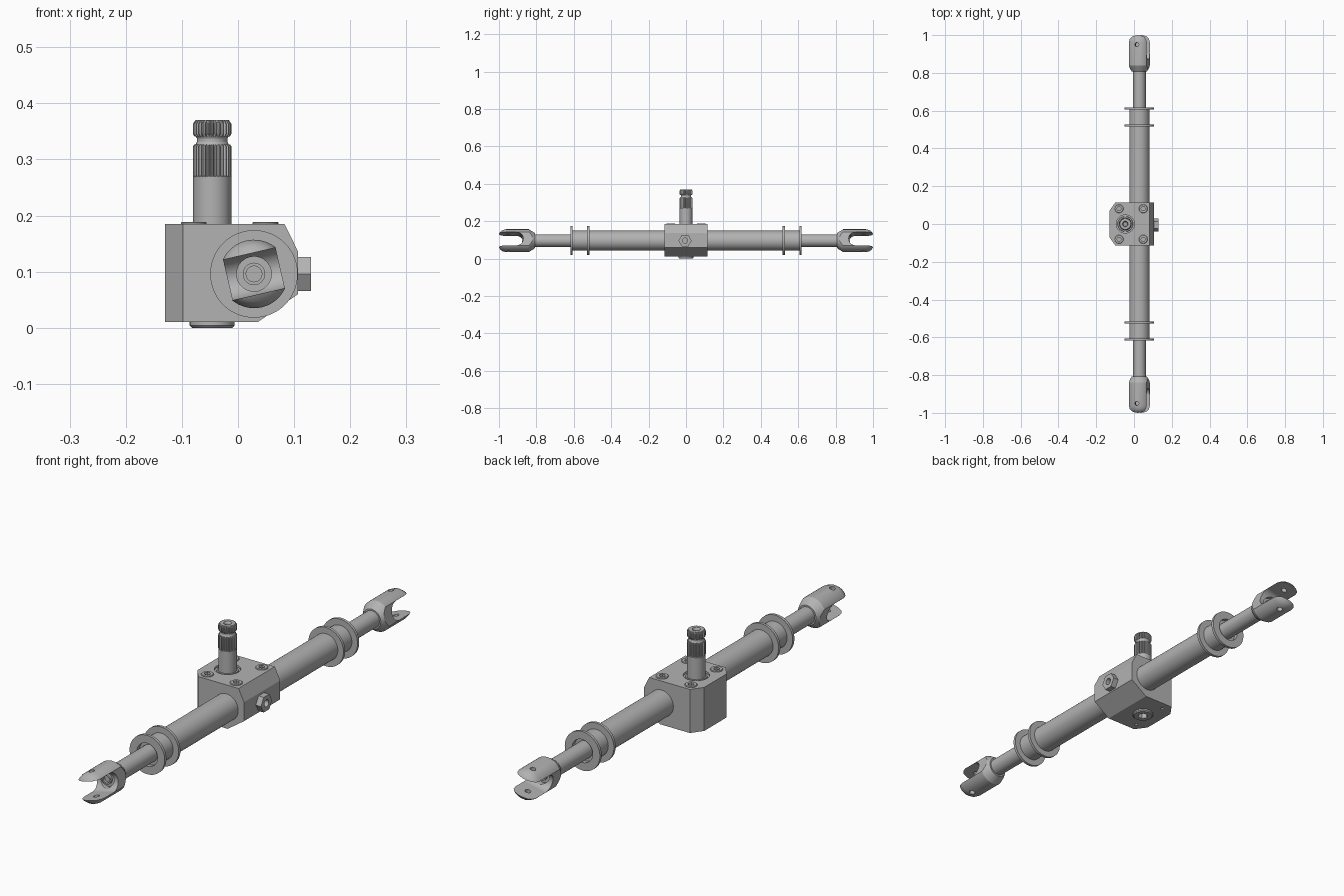
import bpy, bmesh, math
from mathutils import Matrix, Vector

if "Cube" in bpy.data.objects:
    bpy.data.objects.remove(bpy.data.objects["Cube"])

steel = bpy.data.materials.new("steel_grey")
steel.use_nodes = True
steel.diffuse_color = (0.45, 0.45, 0.45, 1)
steel.node_tree.nodes["Principled BSDF"].inputs["Base Color"].default_value = (0.45, 0.45, 0.45, 1)

T, R = Matrix.Translation, lambda deg, axis: Matrix.Rotation(math.radians(deg), 4, axis)
TUBE_X, TUBE_Z = 0.0285, 0.096          # axis of the cross tube
SHAFT_X = -0.046                        # axis of the upright shaft
ALONG_Y = T((TUBE_X, 0, TUBE_Z)) @ R(-90, 'X')
TILTED = T((TUBE_X, 0, TUBE_Z)) @ R(-13, 'Y') @ R(-90, 'X')
UPRIGHT = T((SHAFT_X, 0, 0))


def finish(name, bm, matrix=Matrix()):
    bmesh.ops.recalc_face_normals(bm, faces=bm.faces)
    bm.transform(matrix)
    mesh = bpy.data.meshes.new(name)
    bm.to_mesh(mesh)
    bm.free()
    mesh.materials.append(steel)
    ob = bpy.data.objects.new(name, mesh)
    bpy.context.collection.objects.link(ob)
    return ob


def lathe(name, profile, matrix, steps=48):
    """Revolve a (radius, height) profile about local z."""
    bm = bmesh.new()
    verts = [bm.verts.new((r, 0, z)) for r, z in profile]
    edges = [bm.edges.new(pair) for pair in zip(verts, verts[1:])]
    bmesh.ops.spin(bm, geom=verts + edges, axis=(0, 0, 1), cent=(0, 0, 0),
                   angle=math.tau, steps=steps)
    bmesh.ops.remove_doubles(bm, verts=bm.verts, dist=1e-5)
    return finish(name, bm, matrix)


def loft(name, rings, matrix=Matrix()):
    """Skin a stack of equal-length rings and cap both ends."""
    bm = bmesh.new()
    loops = [[bm.verts.new(p) for p in ring] for ring in rings]
    for a, b in zip(loops, loops[1:]):
        for i in range(len(a)):
            j = (i + 1) % len(a)
            bm.faces.new((a[i], a[j], b[j], b[i]))
    bm.faces.new(loops[0])
    bm.faces.new(loops[-1])
    return finish(name, bm, matrix)


def cylinder(name, r, z0, z1, matrix, sides=32):
    return lathe(name, [(0, z0), (r, z0), (r, z1), (0, z1)], matrix, sides)


def box(name, size, centre, matrix):
    bm = bmesh.new()
    bmesh.ops.create_cube(bm, size=1, matrix=T(centre) @ Matrix.Diagonal((*size, 1)))
    return finish(name, bm, matrix)


def apply(ob, kind, **settings):
    mod = ob.modifiers.new(kind.lower(), kind)
    for key, value in settings.items():
        setattr(mod, key, value)
    bpy.context.view_layer.objects.active = ob
    bpy.ops.object.modifier_apply(modifier=mod.name)


def cut(ob, cutter, keep=False):
    apply(ob, 'BOOLEAN', operation='DIFFERENCE', solver='EXACT', object=cutter)
    if not keep:
        bpy.data.objects.remove(cutter)


def mirror_y(ob):
    apply(ob, 'MIRROR', use_axis=(False, True, False), merge_threshold=0.0001)


# Gear housing: side profile pulled along y, with two upright corners sliced off
profile = [(-0.13, 0.01), (0.035, 0.01), (0.107, 0.06),
           (0.107, 0.136), (0.083, 0.185), (-0.13, 0.185)]
housing = loft("gear_housing", [[(x, y, z) for x, z in profile] for y in (-0.115, 0.115)])
bm = bmesh.new()
bm.from_mesh(housing.data)
for s in (-1, 1):
    bmesh.ops.bisect_plane(bm, geom=bm.verts[:] + bm.edges[:] + bm.faces[:],
                           plane_co=(-0.098, s * 0.115, 0),
                           plane_no=Vector((-0.045, s * 0.032, 0)).normalized(), clear_outer=True)
    bmesh.ops.holes_fill(bm, edges=[e for e in bm.edges if e.is_boundary])
bmesh.ops.recalc_face_normals(bm, faces=bm.faces)
bm.to_mesh(housing.data)
bm.free()
cut(housing, cylinder("seal_cutter", 0.048, 0.177, 0.2, UPRIGHT))

# Cover screws with hex sockets, and their blind holes underneath
for x in (-0.079, 0.049):
    for y in (-0.081, 0.081):
        at = T((x, y, 0))
        screw = lathe("cover_screw", [(0, 0.181), (0.023, 0.181), (0.023, 0.187),
                                      (0.021, 0.189), (0, 0.189)], at, 32)
        socket = cylinder("socket_cutter", 0.012, 0.174, 0.2, at, 6)
        cut(screw, socket, keep=True)
        cut(housing, socket)
        if x < 0:
            cut(housing, cylinder("hole_cutter", 0.006, 0, 0.03, at, 16))

# Bottom plug with a hex socket
plug = lathe("bottom_plug", [(0, 0.015), (0.04, 0.015), (0.04, 0.004),
                             (0.036, 0), (0, 0)], UPRIGHT)
socket = cylinder("plug_cutter", 0.02, -0.01, 0.03, UPRIGHT, 6)
cut(plug, socket, keep=True)
cut(housing, socket)

# Upright shaft with a neck groove and a centre hole
lathe("input_shaft", [(0, 0.15), (0.034, 0.15), (0.034, 0.27), (0.03, 0.272), (0.03, 0.326),
                      (0.027, 0.332), (0.027, 0.337), (0.03, 0.342), (0.03, 0.366),
                      (0.028, 0.37), (0.015, 0.37), (0.011, 0.362), (0.011, 0.35),
                      (0, 0.345)], UPRIGHT)
lathe("shaft_seal", [(0.034, 0.182), (0.039, 0.182), (0.041, 0.176), (0.034, 0.176)], UPRIGHT)


def spline(name, levels, teeth=32):
    rings = []
    for z, scale in levels:
        ring = []
        for i in range(teeth * 4):
            r = scale * (0.0345 if i % 4 < 2 else 0.0305)
            a = math.tau * i / (teeth * 4)
            ring.append((r * math.cos(a), r * math.sin(a), z))
        rings.append(ring)
    return loft(name, rings, UPRIGHT)


spline("lower_spline", [(0.269, 1), (0.323, 1), (0.327, 0.92)])
top = spline("upper_spline", [(0.341, 0.92), (0.346, 1), (0.363, 1), (0.37, 0.87)])
cut(top, cylinder("bore_cutter", 0.02, 0.3, 0.4, UPRIGHT))

# Cross tube with paired collars and a recessed end
tube = lathe("cross_tube", [(0.053, 0), (0.053, 0.517), (0.078, 0.517), (0.078, 0.528),
                            (0.053, 0.528), (0.053, 0.606), (0.078, 0.606), (0.078, 0.617),
                            (0.046, 0.617), (0.046, 0.6), (0.034, 0.6)], ALONG_Y, 64)
mirror_y(tube)

# Sliding rod with a drilled tip
rod = lathe("sliding_rod", [(0.034, 0), (0.034, 0.84), (0.02, 0.84), (0.02, 0.876),
                            (0.014, 0.876), (0.014, 0.86), (0, 0.86)], ALONG_Y)
mirror_y(rod)

# Clevis fork: turned blank, flattened sides, rounded slot, cross pin hole
fork = lathe("clevis_fork", [(0, 0.808), (0.04, 0.808), (0.045, 0.815), (0.061, 0.84),
                             (0.061, 0.962), (0.057, 0.98), (0.049, 0.992), (0.036, 1),
                             (0, 1)], TILTED, 64)
for s in (-1, 1):
    cut(fork, box("flat_cutter", (0.1, 0.2, 0.4), (s * 0.098, 0, 0.9), TILTED))
cut(fork, box("slot_cutter", (0.2, 0.074, 0.2), (0, 0, 1.007), TILTED))
cut(fork, cylinder("slot_end_cutter", 0.037, -0.1, 0.1, TILTED @ T((0, 0, 0.907)) @ R(90, 'Y'), 48))
cut(fork, cylinder("spotface_cutter", 0.031, 0.866, 0.91, TILTED))
cut(fork, cylinder("pin_cutter", 0.011, -0.1, 0.1, TILTED @ T((0, 0, 0.95)) @ R(90, 'X'), 24))
mirror_y(fork)

# Hex side plug with a drilled centre
SIDE = T((0.1, -0.005, TUBE_Z)) @ R(90, 'Y') @ R(90, 'Z')
nut = cylinder("side_plug", 0.035, 0, 0.03, SIDE, 6)
cut(nut, cylinder("drill_cutter", 0.014, 0.012, 0.05, SIDE, 24))

# Smooth turned surfaces while keeping machined edges crisp
for ob in bpy.context.scene.objects:
    ob.select_set(ob.type == 'MESH')
bpy.context.view_layer.objects.active = housing
bpy.ops.object.shade_smooth_by_angle(angle=math.radians(25))
